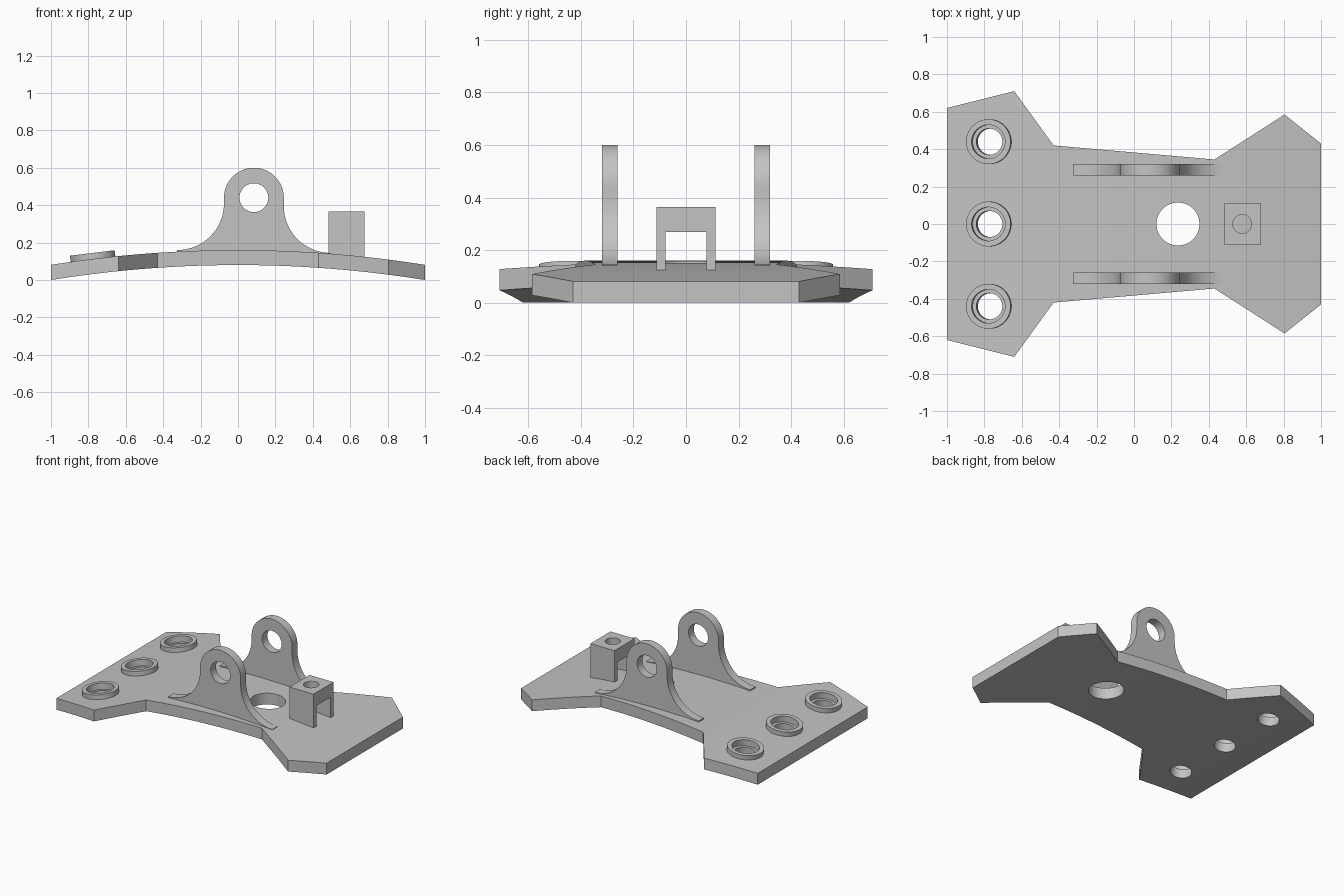
import bpy, bmesh, math
from mathutils import Matrix, Vector

if "Cube" in bpy.data.objects:
    bpy.data.objects.remove(bpy.data.objects["Cube"], do_unlink=True)

grey = bpy.data.materials.new("machined_grey")
grey.use_nodes = True
colour = (0.55, 0.55, 0.55, 1)
grey.diffuse_color = colour
grey.node_tree.nodes["Principled BSDF"].inputs["Base Color"].default_value = colour


def prism(name, points, lo, hi, axis="z"):
    """Extrude a 2D outline: (x, y) along z, or (x, z) along y."""
    bm = bmesh.new()
    place = (lambda a, b, c: (a, b, c)) if axis == "z" else (lambda a, b, c: (a, c, b))
    face = bm.faces.new([bm.verts.new(place(a, b, lo)) for a, b in points])
    grown = bmesh.ops.extrude_face_region(bm, geom=[face])["geom"]
    moved = [v for v in grown if isinstance(v, bmesh.types.BMVert)]
    bmesh.ops.translate(bm, verts=moved, vec=place(0, 0, hi - lo))
    bmesh.ops.recalc_face_normals(bm, faces=bm.faces)
    mesh = bpy.data.meshes.new(name)
    bm.to_mesh(mesh)
    bm.free()
    mesh.materials.append(grey)
    obj = bpy.data.objects.new(name, mesh)
    bpy.context.collection.objects.link(obj)
    return obj


def arc(cx, cy, r, start, end, n=24):
    steps = [math.radians(start + (end - start) * i / n) for i in range(n + 1)]
    return [(cx + r * math.cos(a), cy + r * math.sin(a)) for a in steps]


def disc(r, cx=0, cy=0, n=64):
    return arc(cx, cy, r, 0, 360, n)[:-1]


def rect(x0, x1, y0, y1):
    return [(x0, y0), (x1, y0), (x1, y1), (x0, y1)]


def combine(obj, tool, operation="DIFFERENCE"):
    mod = obj.modifiers.new("shape", "BOOLEAN")
    mod.operation, mod.solver, mod.object = operation, "EXACT", tool
    bpy.ops.object.select_all(action="DESELECT")
    bpy.context.view_layer.objects.active = obj
    obj.select_set(True)
    bpy.ops.object.modifier_apply(modifier=mod.name)
    bpy.data.objects.remove(tool, do_unlink=True)


def finish(obj):
    bpy.ops.object.select_all(action="DESELECT")
    bpy.context.view_layer.objects.active = obj
    obj.select_set(True)
    bpy.ops.object.shade_smooth_by_angle(angle=math.radians(25))


R_TOP, R_BOTTOM, ARC_Z = 6.37, 6.29, -6.21


def surface(x, r):
    return ARC_Z + math.sqrt(r * r - x * x)


# Arched base plate trimmed to its waisted outline
xs = [-1.05 + 2.1 * i / 40 for i in range(41)]
section = [(x, surface(x, R_TOP)) for x in xs]
section += [(x, surface(x, R_BOTTOM)) for x in reversed(xs)]
plate = prism("base_plate", section, -0.8, 0.8, "y")
half = [(-1, 0.62), (-0.64, 0.71), (-0.43, 0.42), (0.43, 0.345), (0.805, 0.585), (1, 0.43)]
outline = half + [(x, -y) for x, y in reversed(half)]
combine(plate, prism("outline", outline, -0.5, 0.5), "INTERSECT")
combine(plate, prism("centre_hole", disc(0.115, 0.235), -0.5, 0.5))

# Three raised, counterbored bosses square to the arched surface
BOSS_X = -0.775
tilt = math.asin(BOSS_X / R_TOP)
for side, y in (("left", 0.44), ("middle", 0), ("right", -0.44)):
    spot = Matrix.Translation(Vector((BOSS_X, y, surface(BOSS_X, R_TOP)))) @ Matrix.Rotation(tilt, 4, "Y")
    bore = prism("bore", disc(0.07), -0.3, 0.3)
    recess = prism("recess", disc(0.09), -0.012, 0.2)
    boss = prism(side + "_boss", disc(0.12), -0.01, 0.032)
    cutter = prism("ring_bore", disc(0.09), -0.3, 0.3)
    for obj in (bore, recess, boss, cutter):
        obj.data.transform(spot)
    combine(plate, bore)
    combine(plate, recess)
    combine(boss, cutter)
    finish(boss)
finish(plate)

# Pair of pivot lugs flaring into the plate
LUG_X, HEAD, FLARE = 0.085, 0.16, 0.25
profile = arc(LUG_X, 0.44, HEAD, 0, 180, 32)
profile += arc(LUG_X - HEAD - FLARE, 0.41, FLARE, 0, -90)
profile += [(LUG_X - HEAD - FLARE, 0.12), (LUG_X + HEAD + FLARE, 0.1)]
profile += arc(LUG_X + HEAD + FLARE, 0.395, FLARE, 270, 180)
for name, lo in (("left_lug", -0.32), ("right_lug", 0.26)):
    lug = prism(name, profile, lo, lo + 0.06, "y")
    combine(lug, prism("pin_hole", disc(0.077, LUG_X, 0.44), -0.5, 0.5, "y"))
    finish(lug)

# Bridge-shaped bracket with a hole in its top
bracket = prism("bracket", rect(0.485, 0.675, -0.113, 0.113), 0.115, 0.365)
combine(bracket, prism("slot", rect(0.4, 0.8, -0.078, 0.078), 0, 0.27))
combine(bracket, prism("top_hole", disc(0.05, 0.578), 0.2, 0.5))
finish(bracket)
